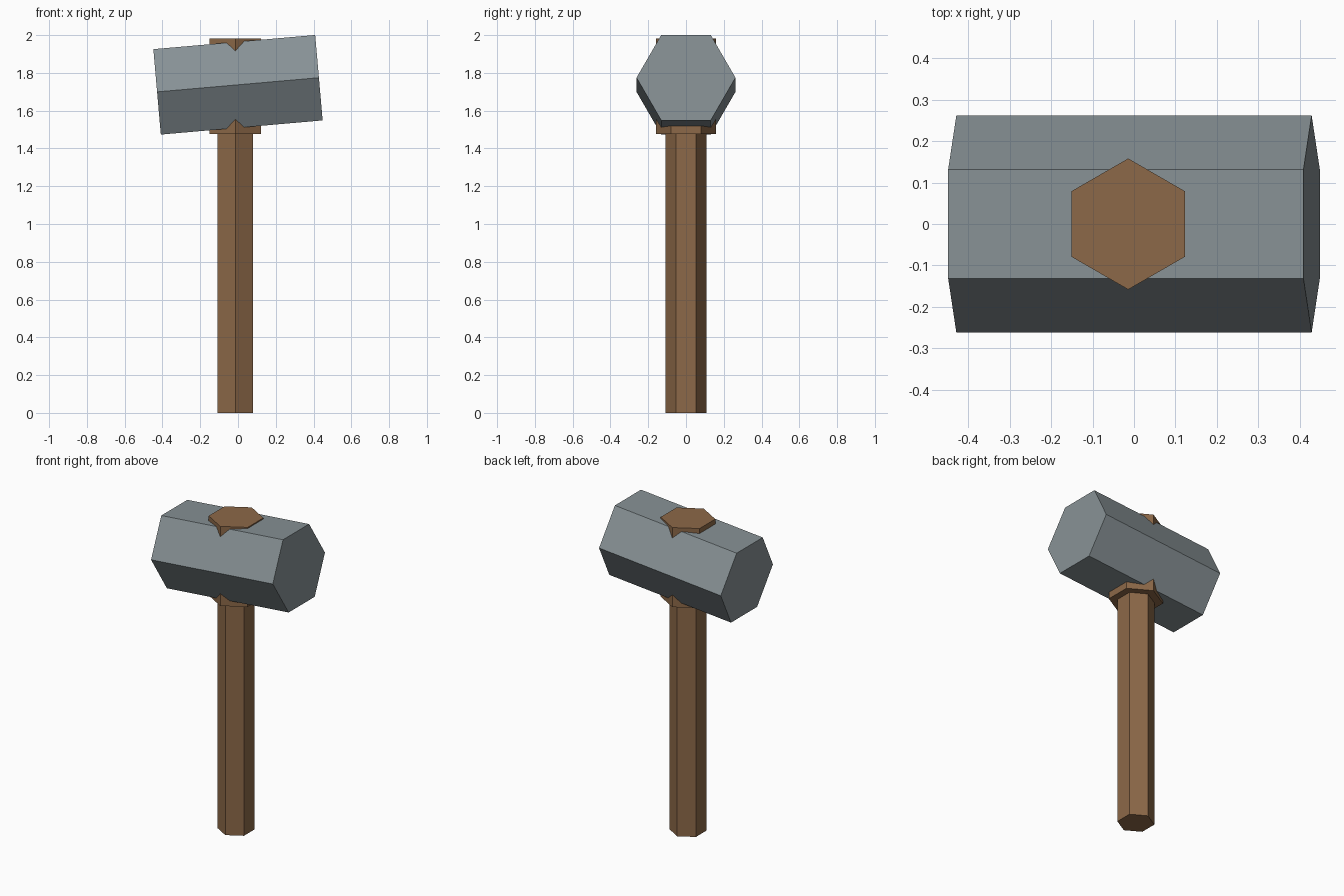
import bpy
import bmesh
from math import radians
from mathutils import Matrix, Vector

cube = bpy.data.objects.get("Cube")
if cube:
    bpy.data.objects.remove(cube, do_unlink=True)


def make_material(name, color):
    mat = bpy.data.materials.new(name)
    mat.use_nodes = True
    mat.diffuse_color = color
    mat.node_tree.nodes["Principled BSDF"].inputs["Base Color"].default_value = color
    return mat


def hex_prism(name, center, radius, length, mat, turn=0.0):
    """Six-sided bar with corners on the y axis, its long axis turned about y."""
    bm = bmesh.new()
    bmesh.ops.create_cone(bm, cap_ends=True, segments=6, radius1=radius,
                          radius2=radius, depth=length)
    bm.transform(Matrix.Rotation(radians(turn), 4, 'Y'))
    mesh = bpy.data.meshes.new(name)
    bm.to_mesh(mesh)
    bm.free()
    mesh.materials.append(mat)
    obj = bpy.data.objects.new(name, mesh)
    obj.location = Vector(center)
    bpy.context.collection.objects.link(obj)
    return obj


wood = make_material("brown wood", (0.264, 0.14, 0.065, 1))
stone = make_material("grey stone", (0.243, 0.285, 0.301, 1))

axis_x = -0.014

# Long handle
hex_prism("handle", (axis_x, 0, 0.75), 0.108, 1.5, wood)
# Wider wooden collar passing through the head
hex_prism("collar", (axis_x, 0, 1.73), 0.158, 0.506, wood)
# Slightly tilted hammer head
hex_prism("head", (0, 0, 1.737), 0.262, 0.86, stone, turn=90 - 5)
